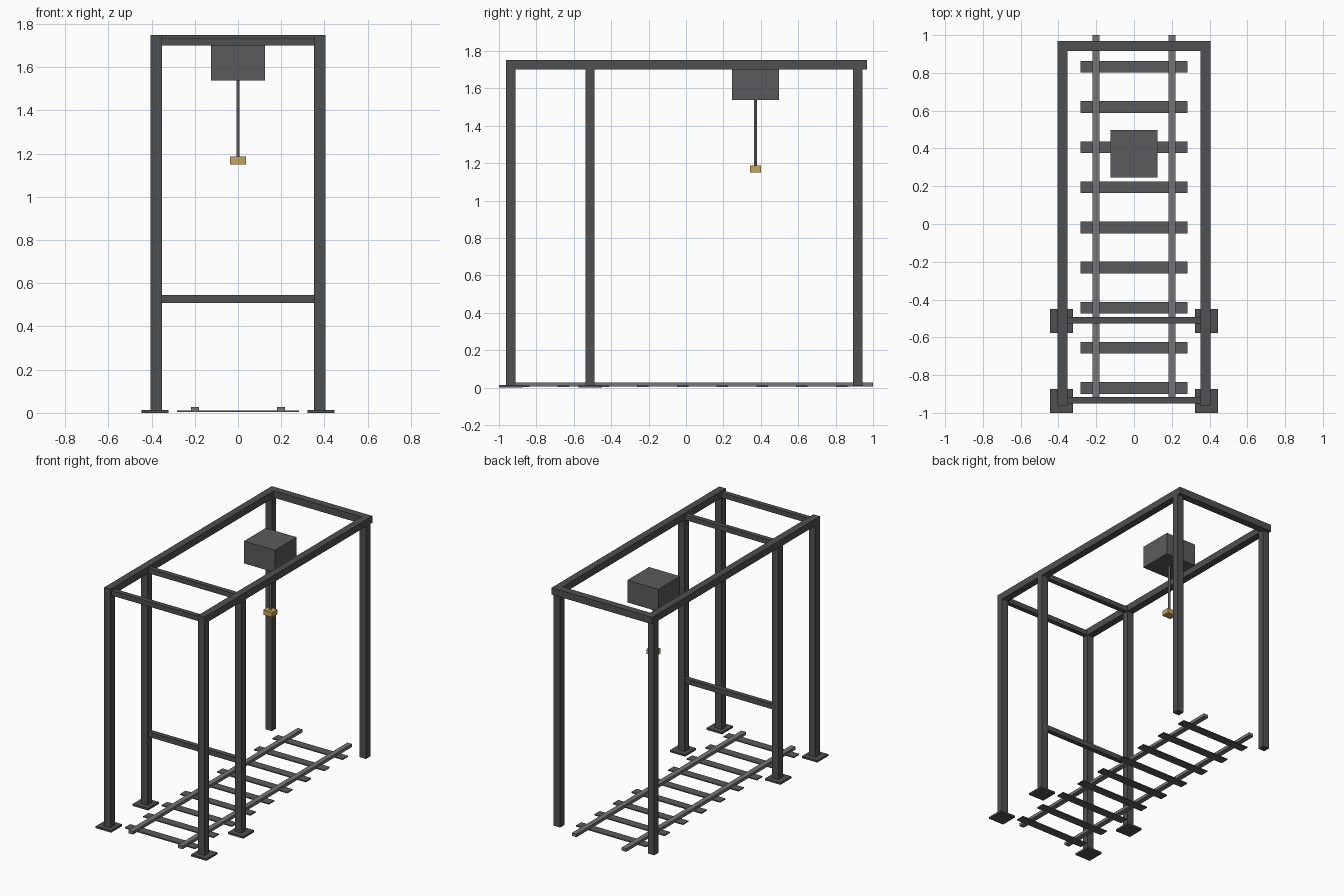
import bpy

if "Cube" in bpy.data.objects:
    bpy.data.objects.remove(bpy.data.objects["Cube"])


def paint(name, r, g, b):
    mat = bpy.data.materials.new(name)
    mat.diffuse_color = (r, g, b, 1)
    mat.use_nodes = True
    mat.node_tree.nodes["Principled BSDF"].inputs["Base Color"].default_value = mat.diffuse_color
    return mat


FRAME = paint("dark_frame", 0.078, 0.079, 0.083)
HOUSING = paint("dark_housing", 0.105, 0.105, 0.112)
STEEL = paint("steel", 0.18, 0.18, 0.19)
BRASS = paint("brass", 0.55, 0.37, 0.10)


def box(name, x, y, z, mat=FRAME):
    """Axis-aligned box from (min, max) pairs."""
    bpy.ops.mesh.primitive_cube_add(
        size=1, location=[(a + b) / 2 for a, b in (x, y, z)])
    ob = bpy.context.object
    ob.name = name
    ob.scale = [b - a for a, b in (x, y, z)]
    bpy.ops.object.transform_apply(location=False, rotation=False, scale=True)
    ob.data.materials.append(mat)
    return ob


def around(c, size):
    return (c - size / 2, c + size / 2)


POST_X, POST_W = 0.379, 0.052
FRONT_Y, MID_Y, BACK_Y = -0.937, -0.513, 0.919

for side, sx in (("left", -1), ("right", 1)):
    x = around(sx * POST_X, POST_W)
    # Upright posts; the front four stand on base plates
    for place, y in (("front", FRONT_Y), ("middle", MID_Y), ("back", BACK_Y)):
        bottom = 0.008 if place == "back" else 0.012
        box(f"{place}_post_{side}", x, around(y, 0.05), (bottom, 1.70))
        if place != "back":
            box(f"{place}_base_plate_{side}", around(sx * 0.384, 0.124),
                around(y, 0.126), (0, 0.014))
    # Long top beams
    box(f"top_beam_{side}", x, (-0.962, 0.915), (1.70, 1.75))
    # Floor rails
    box(f"rail_{side}", around(sx * 0.2, 0.037), (-0.95, 1.0),
        (0.005, 0.027), STEEL)

# Back top beam
box("back_top_beam", (-0.405, 0.405), (0.915, 0.968), (1.70, 1.75))

# Thinner cross bars between the front and middle posts
for name, y, z in (("front_top_bar", FRONT_Y + 0.004, 1.718),
                   ("middle_top_bar", MID_Y + 0.004, 1.718),
                   ("middle_low_bar", MID_Y + 0.004, 0.527)):
    box(name, (-0.353, 0.353), around(y, 0.035), around(z, 0.036))

# Track sleepers
for i in range(9):
    box(f"sleeper_{i + 1}", (-0.283, 0.283),
        around(-0.868 + i * 0.2125, 0.062), (0.003, 0.011), HOUSING)

# Hoist housing, hanging rod and brass block
HOIST_Y = 0.372
box("hoist_box", (-0.125, 0.125), around(HOIST_Y, 0.25), (1.538, 1.70),
    HOUSING)
bpy.ops.mesh.primitive_cylinder_add(vertices=12, radius=0.0075, depth=0.37,
                                    location=(0, HOIST_Y, 1.362))
rod = bpy.context.object
rod.name = "hanging_rod"
rod.data.materials.append(STEEL)
bpy.ops.object.shade_smooth_by_angle()
box("hanging_block", around(0, 0.072), around(HOIST_Y, 0.06),
    (1.151, 1.187), BRASS)
